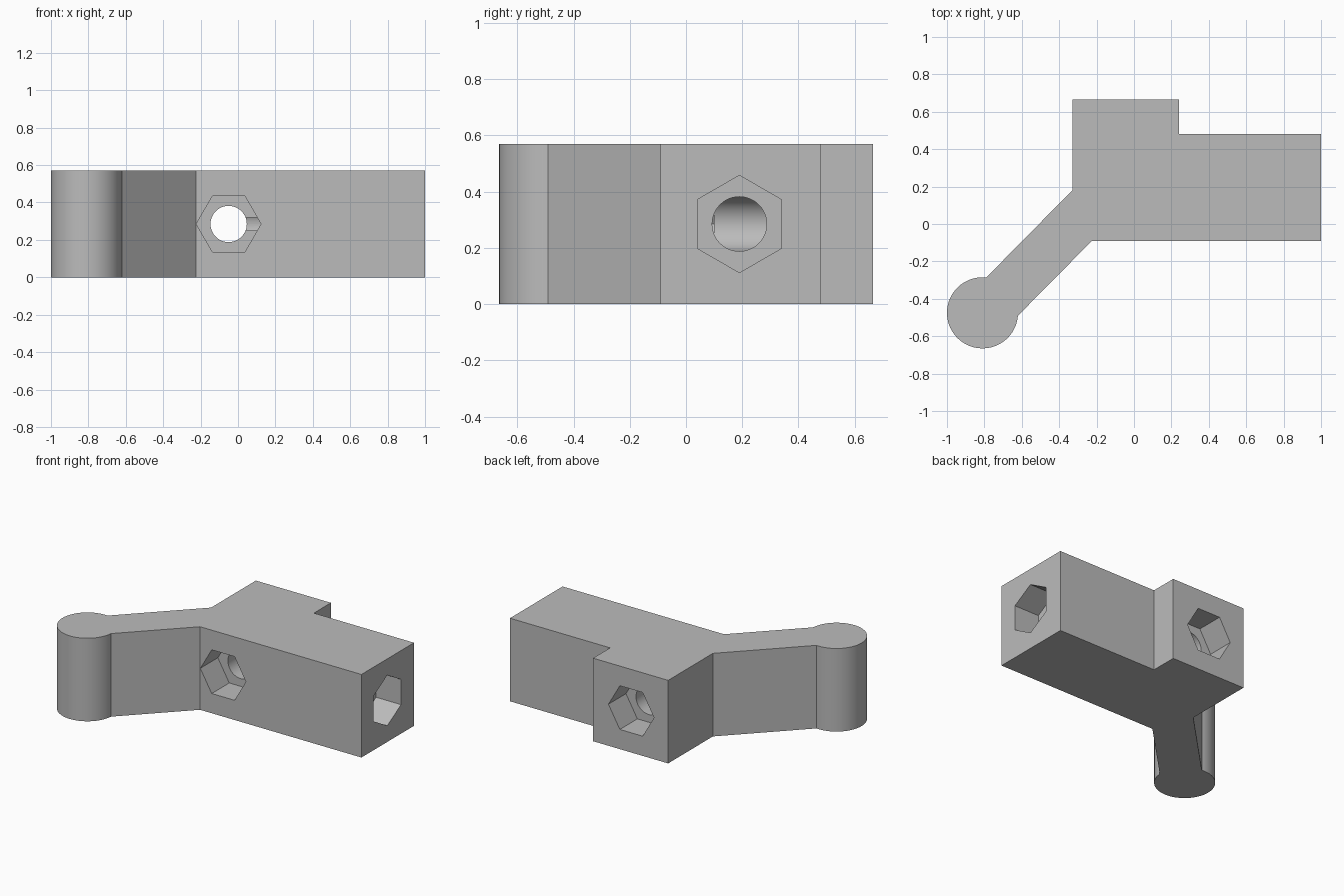
import bpy, bmesh
from math import pi, cos, sin, atan2, sqrt
from mathutils import Matrix, Vector

cube = bpy.data.objects.get("Cube")
if cube:
    bpy.data.objects.remove(cube, do_unlink=True)

HEIGHT = 0.57
MID = HEIGHT / 2
KNOB = Vector((-0.81, -0.475))
KNOB_R = 0.19

grey = bpy.data.materials.new("plain grey")
grey.use_nodes = True
colour = (0.5, 0.5, 0.5, 1)
grey.diffuse_color = colour
grey.node_tree.nodes["Principled BSDF"].inputs["Base Color"].default_value = colour


def make_object(name, bm):
    bmesh.ops.recalc_face_normals(bm, faces=bm.faces)
    mesh = bpy.data.meshes.new(name)
    bm.to_mesh(mesh)
    bm.free()
    mesh.materials.append(grey)
    obj = bpy.data.objects.new(name, mesh)
    bpy.context.collection.objects.link(obj)
    return obj


def cutter(name, start, end, radius, sides, spin=0):
    """Prism between two points, its first corner turned by spin."""
    axis = end - start
    bm = bmesh.new()
    turn = axis.to_track_quat('Z', 'Y').to_matrix().to_4x4()
    place = Matrix.Translation((start + end) / 2) @ turn @ Matrix.Rotation(spin, 4, 'Z')
    bmesh.ops.create_cone(bm, cap_ends=True, segments=sides, radius1=radius,
                          radius2=radius, depth=axis.length, matrix=place)
    obj = make_object(name, bm)
    obj.hide_render = True
    return obj


# Block outline, followed by the round knob at the end of the slanted arm
outline = [(-0.225, -0.09), (1, -0.09), (1, 0.48), (0.24, 0.48),
           (0.24, 0.665), (-0.33, 0.665), (-0.33, 0.18)]
first, last = Vector((-0.79, -0.285)) - KNOB, Vector((-0.625, -0.49)) - KNOB
a0, a1 = atan2(first.y, first.x), atan2(last.y, last.x) + 2 * pi
steps = 56
for i in range(steps + 1):
    a = a0 + (a1 - a0) * i / steps
    outline.append((KNOB.x + KNOB_R * cos(a), KNOB.y + KNOB_R * sin(a)))

bm = bmesh.new()
base = bm.faces.new([bm.verts.new((x, y, 0)) for x, y in outline])
top = bmesh.ops.extrude_face_region(bm, geom=[base])["geom"]
bmesh.ops.translate(bm, vec=(0, 0, HEIGHT),
                    verts=[v for v in top if isinstance(v, bmesh.types.BMVert)])
body = make_object("bracket_body", bm)

# Bolt holes and hexagonal nut pockets
HOLE_R, NUT_R, DEPTH = 0.097, 0.173, 0.19
HX, HY = -0.05, 0.19
front, back = Vector((HX, -0.09, MID)), Vector((HX, 0.665, MID))
side = Vector((1, HY, MID))
out_y, out_x = Vector((0, 0.05, 0)), Vector((0.05, 0, 0))
inset_y, inset_x = Vector((0, DEPTH, 0)), Vector((DEPTH, 0, 0))
cutters = [
    cutter("cross_hole", front - out_y, back + out_y, HOLE_R, 48),
    cutter("long_hole", Vector((HX, HY, MID)), side + out_x, HOLE_R, 48),
    cutter("front_nut_pocket", front - out_y, front + inset_y, NUT_R, 6),
    cutter("back_nut_pocket", back - inset_y, back + out_y, NUT_R, 6),
    cutter("side_nut_pocket", side - inset_x, side + out_x, NUT_R, 6),
]
# Turn each pocket so its corners point sideways on the faces, upright at the end
for c in cutters[2:]:
    along = c.name.startswith("side")
    tips = [v.co.z - MID for v in c.data.vertices]
    upright = max(tips) > NUT_R * 0.95
    if upright != along:
        axis = 'X' if along else 'Y'
        pivot = Vector((0, HY, MID)) if along else Vector((HX, 0, MID))
        c.data.transform(Matrix.Translation(pivot) @ Matrix.Rotation(pi / 6, 4, axis)
                         @ Matrix.Translation(-pivot))

for c in cutters:
    mod = body.modifiers.new(c.name, 'BOOLEAN')
    mod.operation = 'DIFFERENCE'
    mod.solver = 'EXACT'
    mod.object = c

# Bake the cuts, then drop the helpers
bpy.context.view_layer.update()
graph = bpy.context.evaluated_depsgraph_get()
body_mesh = bpy.data.meshes.new_from_object(body.evaluated_get(graph))
body.modifiers.clear()
body.data = body_mesh
for c in cutters:
    bpy.data.objects.remove(c, do_unlink=True)

bpy.ops.object.select_all(action='DESELECT')
body.select_set(True)
bpy.context.view_layer.objects.active = body
bpy.ops.object.shade_smooth_by_angle(angle=pi / 6)
